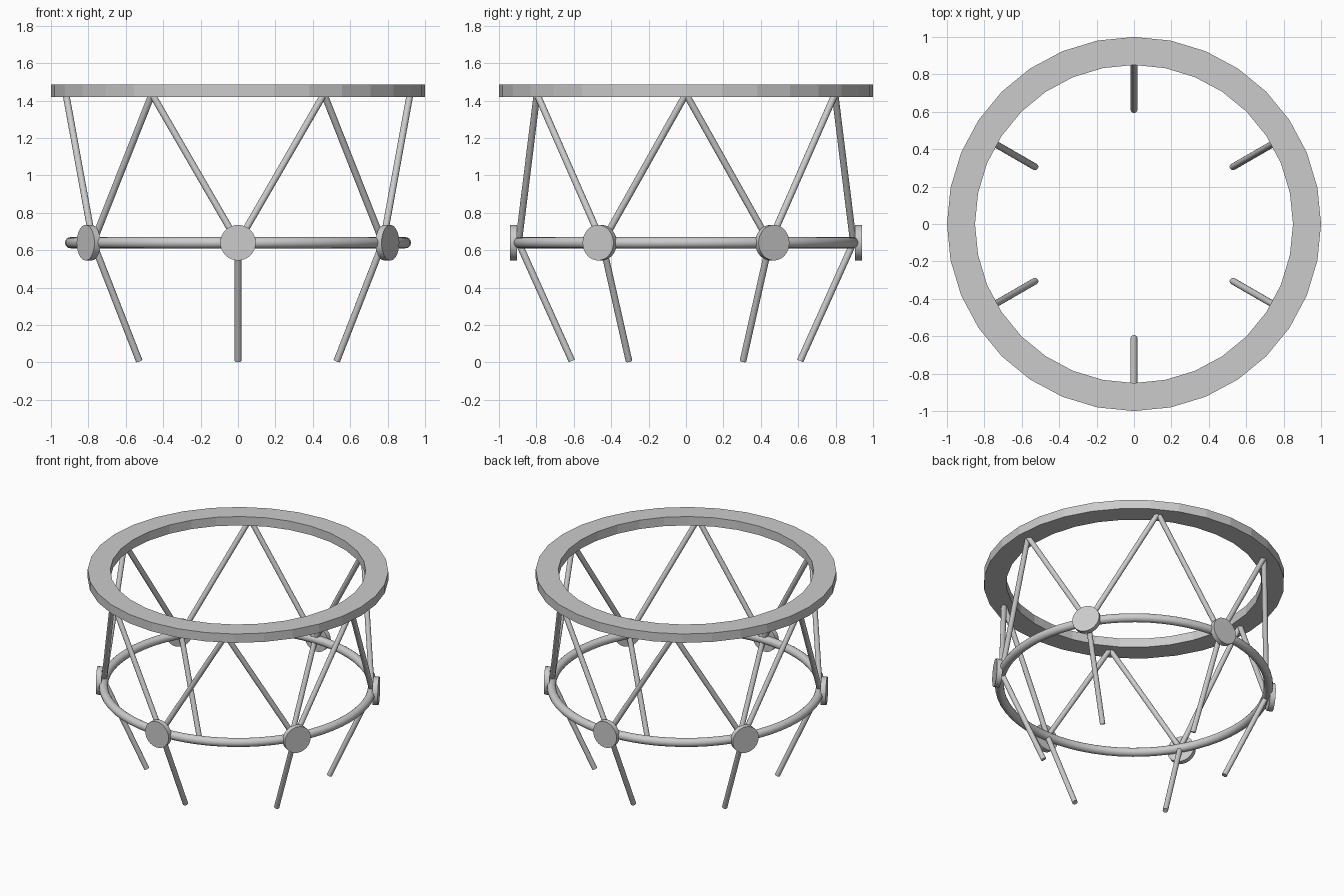
import bpy, bmesh, math
from mathutils import Vector

if "Cube" in bpy.data.objects:
    bpy.data.objects.remove(bpy.data.objects["Cube"])

NODE_Z, NODE_R = 0.64, 0.895      # lower hoop
RIM_Z0, RIM_Z1 = 1.42, 1.485      # upper rim


def polar(radius, degrees, z):
    a = math.radians(degrees)
    return Vector((radius * math.cos(a), radius * math.sin(a), z))


def smooth(obj):
    bpy.ops.object.select_all(action='DESELECT')
    obj.select_set(True)
    bpy.context.view_layer.objects.active = obj
    bpy.ops.object.shade_smooth_by_angle(angle=math.radians(35))


def rod(name, start, end, radius, sides=16):
    d = end - start
    bpy.ops.mesh.primitive_cylinder_add(
        vertices=sides, radius=radius, depth=d.length,
        location=(start + end) / 2, rotation=d.to_track_quat('Z', 'Y').to_euler())
    obj = bpy.context.object
    obj.name = name
    smooth(obj)
    return obj


# Upper rim: flat-sided rectangular ring
bm = bmesh.new()
n = 32
loops = []
for i in range(n):
    a = 360 * i / n
    loops.append([bm.verts.new(polar(r, a, z)) for r, z in
                  ((1, RIM_Z0), (1, RIM_Z1), (0.85, RIM_Z1), (0.85, RIM_Z0))])
for i in range(n):
    p, q = loops[i], loops[(i + 1) % n]
    for k in range(4):
        m = (k + 1) % 4
        bm.faces.new((p[k], q[k], q[m], p[m]))
bmesh.ops.recalc_face_normals(bm, faces=bm.faces)
mesh = bpy.data.meshes.new("upper_rim")
bm.to_mesh(mesh)
bm.free()
bpy.context.collection.objects.link(bpy.data.objects.new("upper_rim", mesh))

# Lower hoop: round tube
bpy.ops.mesh.primitive_torus_add(major_radius=NODE_R, minor_radius=0.03,
                                 major_segments=64, minor_segments=16,
                                 location=(0, 0, NODE_Z))
bpy.context.object.name = "lower_hoop"
smooth(bpy.context.object)

# Six repeats: joint disc, splayed leg and a V of two struts
for i in range(6):
    a = -90 + 60 * i
    node = polar(NODE_R, a, NODE_Z)
    rod(f"joint_disc_{i}", polar(0.904, a, NODE_Z), polar(0.941, a, NODE_Z), 0.095, 32)
    rod(f"leg_{i}", polar(0.61, a, 0.008), node, 0.018)
    for side, s in (("left", -30), ("right", 30)):
        rod(f"strut_{side}_{i}", node, polar(0.92, a + s, RIM_Z0 + 0.015), 0.018)
